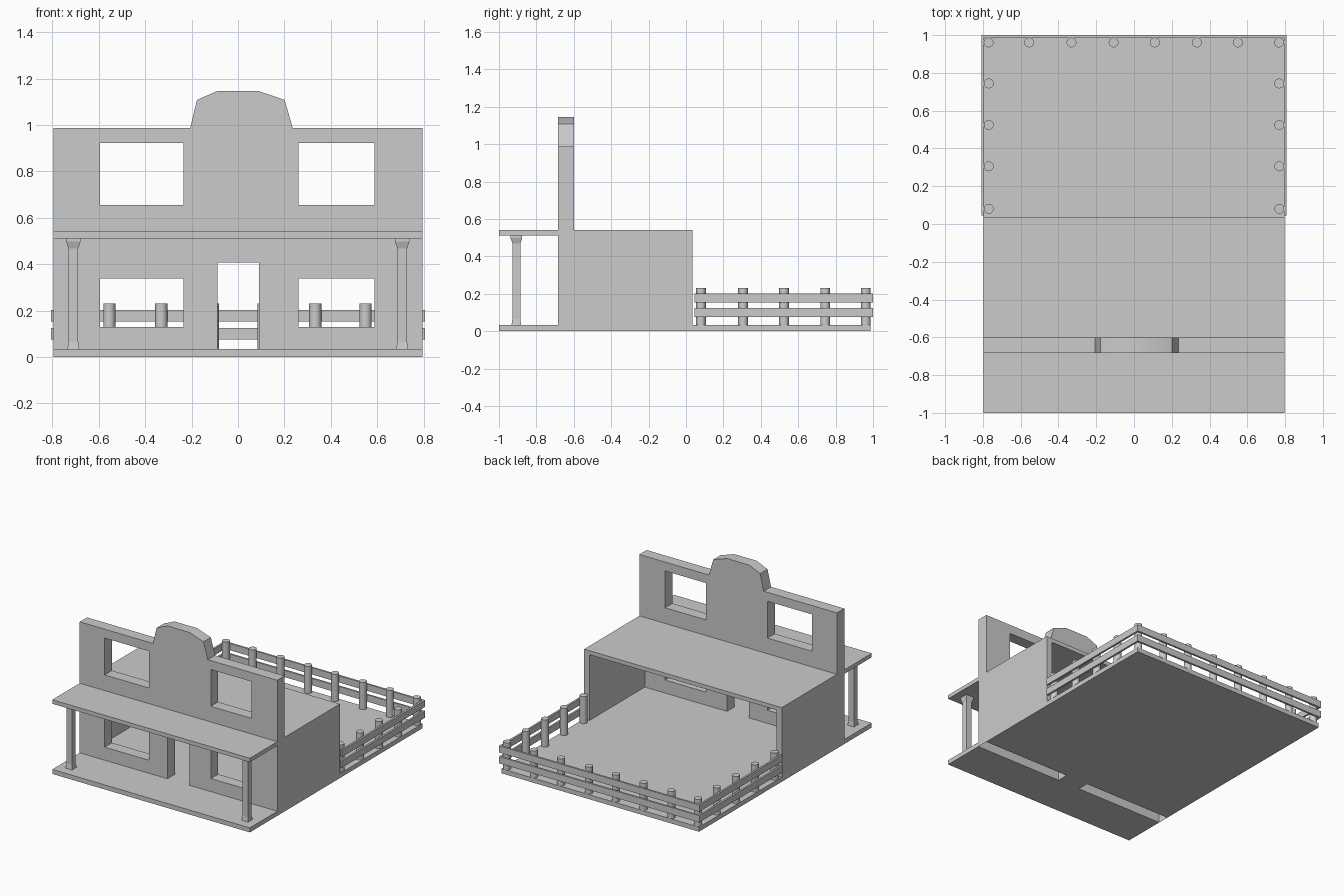
import bpy, bmesh
from mathutils import Vector, Matrix

if "Cube" in bpy.data.objects:
    bpy.data.objects.remove(bpy.data.objects["Cube"])

W = 0.796       # half width of the building
FLOOR = 0.033   # top of the floor slab
FRONT, BACK = -0.684, -0.60   # facade faces
ROOF0, ROOF1 = 0.511, 0.54    # roof slab


def finish(name, bm, smooth=False):
    bmesh.ops.recalc_face_normals(bm, faces=bm.faces)
    me = bpy.data.meshes.new(name)
    bm.to_mesh(me)
    bm.free()
    ob = bpy.data.objects.new(name, me)
    bpy.context.collection.objects.link(ob)
    if smooth:
        bpy.ops.object.select_all(action='DESELECT')
        ob.select_set(True)
        bpy.context.view_layer.objects.active = ob
        bpy.ops.object.shade_smooth_by_angle()
    return ob


def box(name, x0, x1, y0, y1, z0, z1):
    bm = bmesh.new()
    size = Matrix.Diagonal((x1 - x0, y1 - y0, z1 - z0, 1))
    mid = Matrix.Translation(((x0 + x1) / 2, (y0 + y1) / 2, (z0 + z1) / 2))
    bmesh.ops.create_cube(bm, size=1, matrix=mid @ size)
    return finish(name, bm)


def extrude(name, points, direction):
    bm = bmesh.new()
    face = bm.faces.new([bm.verts.new(p) for p in points])
    geom = bmesh.ops.extrude_face_region(bm, geom=[face])["geom"]
    verts = [v for v in geom if isinstance(v, bmesh.types.BMVert)]
    bmesh.ops.translate(bm, verts=verts, vec=Vector(direction))
    return finish(name, bm)


# Floor: porch and yard joined by the door threshold
half = [(W, -1), (W, FRONT), (0.09, FRONT), (0.09, BACK), (W, BACK), (W, 0.987)]
outline = half + [(-x, y) for x, y in reversed(half)]
extrude("floor", [(x, y, 0) for x, y in outline], (0, 0, FLOOR))

# House shell: side walls and flat roof, open at the back
I = W - 0.044
shell = [(W, FLOOR), (W, ROOF1), (-W, ROOF1), (-W, FLOOR),
         (-I, FLOOR), (-I, ROOF0), (I, ROOF0), (I, FLOOR)]
extrude("house_shell", [(x, BACK, z) for x, z in shell], (0, 0.635, 0))
box("porch_roof", -W, W, -1, FRONT, ROOF0, ROOF1)

# Facade: outline with door notch and crest, plus four window holes
outline = [(-W, 0), (-0.089, 0), (-0.089, 0.408), (0.09, 0.408), (0.09, 0), (W, 0),
           (W, 0.987), (0.236, 0.987), (0.201, 1.108), (0.09, 1.146), (-0.09, 1.146),
           (-0.177, 1.108), (-0.206, 0.987), (-W, 0.987)]
loops = [outline]
for x0, x1 in ((-0.595, -0.236), (0.26, 0.588)):
    for z0, z1 in ((0.128, 0.337), (0.654, 0.922)):
        loops.append([(x0, z0), (x0, z1), (x1, z1), (x1, z0)])
curve = bpy.data.curves.new("facade_outline", 'CURVE')
curve.dimensions = '2D'
curve.fill_mode = 'BOTH'
curve.extrude = (BACK - FRONT) / 2
for loop in loops:
    s = curve.splines.new('POLY')
    s.points.add(len(loop) - 1)
    for p, (x, z) in zip(s.points, loop):
        p.co = (x, z, 0, 1)
    s.use_cyclic_u = True
helper = bpy.data.objects.new("facade_outline", curve)
bpy.context.collection.objects.link(helper)
bpy.context.view_layer.update()
tmp = bpy.data.meshes.new_from_object(
    helper.evaluated_get(bpy.context.evaluated_depsgraph_get()))
bm = bmesh.new()
bm.from_mesh(tmp)
bpy.data.objects.remove(helper)
bpy.data.meshes.remove(tmp)
bmesh.ops.remove_doubles(bm, verts=bm.verts, dist=1e-4)
bm.transform(Matrix.Translation((0, (FRONT + BACK) / 2, 0))
             @ Matrix.Rotation(1.5707963, 4, 'X'))
bmesh.ops.recalc_face_normals(bm, faces=bm.faces)
# The facade is hollow and open underneath
under = [f for f in bm.faces if all(v.co.z < 0.001 for v in f.verts)]
bmesh.ops.delete(bm, geom=under, context='FACES')
finish("facade", bm, smooth=True)

# Porch columns: square shafts with flared foot and capital
rings = [(FLOOR, 0.026), (0.065, 0.021), (0.468, 0.021), (0.497, 0.031), (ROOF0, 0.031)]
for side, cx in (("left", -0.71), ("right", 0.708)):
    bm = bmesh.new()
    prev = None
    for z, r in rings:
        ring = [bm.verts.new((cx + a * r, -0.907 + b * r, z))
                for a, b in ((-1, -1), (1, -1), (1, 1), (-1, 1))]
        if prev:
            for i in range(4):
                j = (i + 1) % 4
                bm.faces.new((prev[i], prev[j], ring[j], ring[i]))
        else:
            bm.faces.new(ring)
        prev = ring
    bm.faces.new(prev)
    finish(f"porch_column_{side}", bm)

# Fence posts along the back and both sides
spots = [(x, 0.961) for x in (-0.77, -0.555, -0.331, -0.108, 0.11, 0.333, 0.55, 0.768)]
spots += [(s * 0.769, y) for s in (-1, 1) for y in (0.08, 0.305, 0.524, 0.744)]
for x, y in spots:
    bm = bmesh.new()
    bmesh.ops.create_cone(bm, cap_ends=True, segments=20, radius1=0.026, radius2=0.026,
                          depth=0.2, matrix=Matrix.Translation((x, y, 0.13)))
    finish("fence_post", bm, smooth=True)

# Two rows of fence rails
for z0 in (0.075, 0.153):
    z1 = z0 + 0.049
    box("fence_rail_back", -0.807, 0.807, 0.986, 1.0, z0, z1)
    box("fence_rail_left", -0.807, -0.793, 0.045, 0.986, z0, z1)
    box("fence_rail_right", 0.793, 0.807, 0.045, 0.986, z0, z1)
